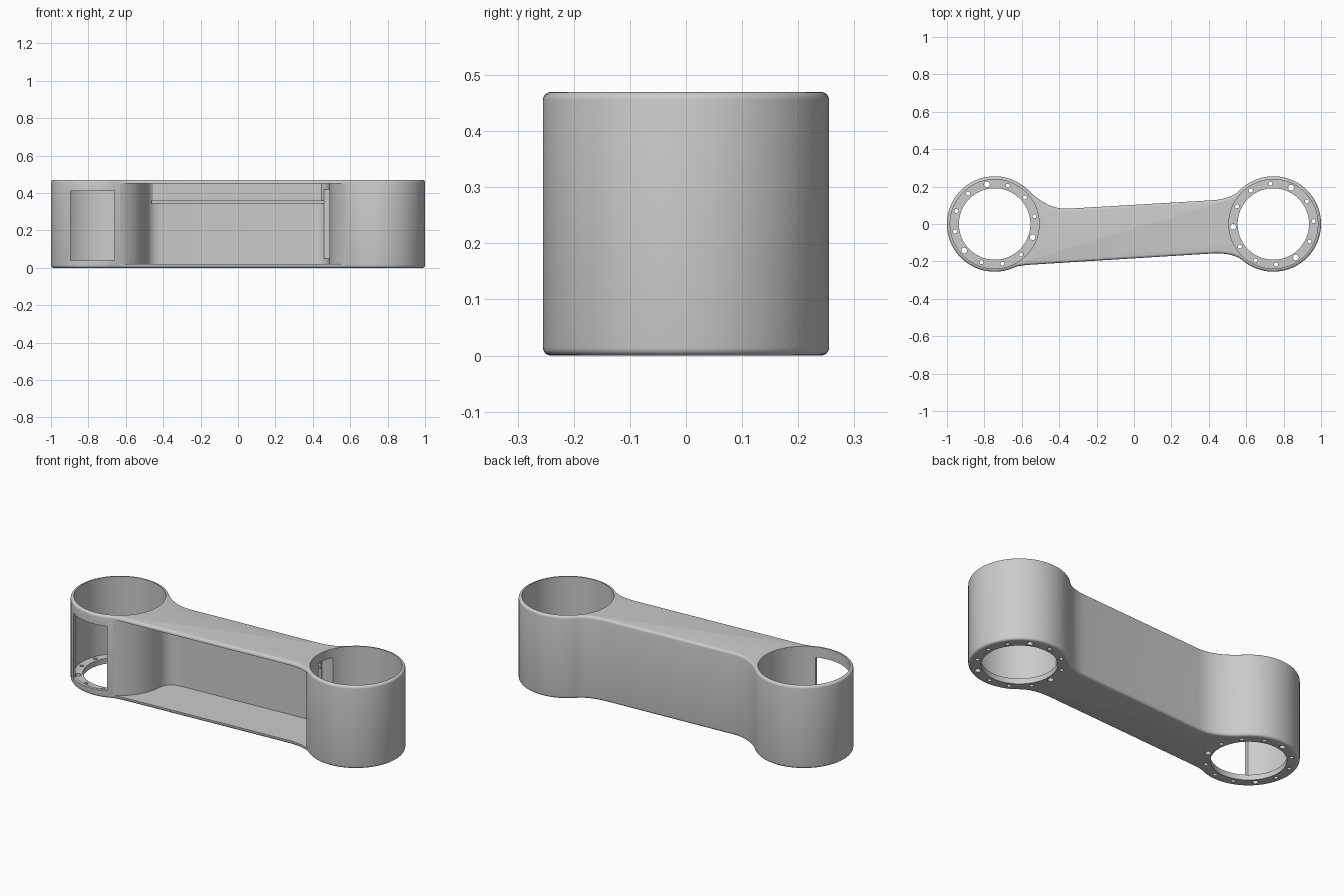
import bpy, bmesh
from math import cos, sin, radians, atan
from mathutils import Matrix, Vector

if "Cube" in bpy.data.objects:
    bpy.data.objects.remove(bpy.data.objects["Cube"])

CX, R, H = 0.745, 0.255, 0.47      # boss centres, boss radius, height


def arc(cx, r, a0, a1, n):
    return [(cx + r * cos(radians(a0 + (a1 - a0) * i / n)),
             r * sin(radians(a0 + (a1 - a0) * i / n))) for i in range(n + 1)]


def curve(p, c, q, n=8):
    """Inner points of a quadratic blend from p to q."""
    pts = []
    for i in range(1, n):
        t = i / n
        pts.append(tuple((1 - t) ** 2 * a + 2 * t * (1 - t) * b + t * t * d
                         for a, b, d in zip(p, c, q)))
    return pts


def add_prism(bm, pts, z0, z1):
    lo = [bm.verts.new((x, y, z0)) for x, y in pts]
    hi = [bm.verts.new((x, y, z1)) for x, y in pts]
    n = len(pts)
    bm.faces.new(lo[::-1])
    bm.faces.new(hi)
    for i in range(n):
        j = (i + 1) % n
        bm.faces.new((lo[i], lo[j], hi[j], hi[i]))


def make(name, prisms, bevel=0):
    bm = bmesh.new()
    for p in prisms:
        add_prism(bm, *p)
    bmesh.ops.recalc_face_normals(bm, faces=bm.faces)
    if bevel:
        rim = [e for e in bm.edges if abs(e.verts[0].co.z - e.verts[1].co.z) < 1e-6]
        bmesh.ops.bevel(bm, geom=rim, offset=bevel, segments=4, profile=0.5,
                        affect='EDGES')
    me = bpy.data.meshes.new(name)
    bm.to_mesh(me)
    bm.free()
    ob = bpy.data.objects.new(name, me)
    bpy.context.collection.objects.link(ob)
    return ob


def cut(ob, name, prisms):
    tool = make(name, prisms)
    tool.hide_render = True
    m = ob.modifiers.new(name, 'BOOLEAN')
    m.operation, m.solver, m.object = 'DIFFERENCE', 'EXACT', tool
    bpy.context.view_layer.objects.active = ob
    bpy.ops.object.modifier_apply(modifier=m.name)
    bpy.data.objects.remove(tool)


def box(x0, x1, y0, y1):
    return [(x0, y0), (x1, y0), (x1, y1), (x0, y1)]


# outer body: two bosses blended into a tapered beam
left = arc(-CX, R, 45, 295, 60)
right = arc(CX, R, -130, 135, 60)
bl, br, tr, tl = (-0.55, -0.2175), (0.43, -0.157), (0.42, 0.127), (-0.35, 0.082)
outline = (left + curve(left[-1], (-0.613, -0.2215), bl) + [bl, br]
           + curve(br, (0.533, -0.155), right[0]) + right
           + curve(right[-1], (0.52, 0.134), tr) + [tr, tl]
           + curve(tl, (-0.46, 0.0746), left[0]))
body = make("link_body", [(outline, 0, H)], bevel=0.014)

# pocket open to the front, between the boss walls
la = arc(-CX, R + 0.001, -66, -4, 20)
ra = arc(CX, R + 0.001, 184, 231, 16)
pl, pr = (-0.40, 0.066), (0.41, 0.114)
pocket = (la + curve(la[-1], (-0.485, 0.061), pl) + [pl, pr]
          + curve(pr, (0.487, 0.118), ra[0]) + ra
          + [(ra[-1][0], -0.35), (la[0][0], -0.35)])
cut(body, "pocket_cutter", [(pocket, 0.02, 0.45)])

# bores open at the top, with a bottom flange
cut(body, "bore_cutter", [(arc(s * CX, 0.238, 0, 357, 119), 0.03, 0.6) for s in (-1, 1)])
cut(body, "flange_hole_cutter",
    [(arc(s * CX, 0.191, 0, 356, 89), -0.1, 0.1) for s in (-1, 1)])

# bolt holes: every fourth one is larger
holes = []
for cx, start in ((-CX, 101), (CX, 64)):
    for k in range(12):
        a = radians(start + 30 * k)
        ox, oy = cx + 0.216 * cos(a), 0.216 * sin(a)
        r = 0.0155 if k % 4 == 0 else 0.011
        holes.append(([(x + ox, y + oy) for x, y in arc(0, r, 0, 337.5, 15)], -0.1, 0.1))
cut(body, "bolt_hole_cutter", holes)

# front window in the left boss, cable slot from the right boss into the pocket
cut(body, "window_cutter", [(box(-0.895, -0.66, -0.4, -0.02), 0.04, 0.41)])
cut(body, "cable_slot_cutter", [(box(0.46, 0.62, 0.0, 0.1), 0.05, 0.42)])

# cable ledge on the rear wall of the pocket
ledge = make("cable_ledge", [(box(-0.465, 0.46, -0.012, 0.006), 0.36, 0.45),
                             (box(-0.465, 0.46, -0.035, 0.006), 0.345, 0.36)])
ledge.matrix_world = Matrix.Translation(Vector((0, 0.09, 0))) @ Matrix.Rotation(atan(0.059), 4, 'Z')

# smooth shading with sharp edges kept
bpy.ops.object.select_all(action='DESELECT')
body.select_set(True)
bpy.context.view_layer.objects.active = body
bpy.ops.object.shade_smooth_by_angle(angle=radians(30))
